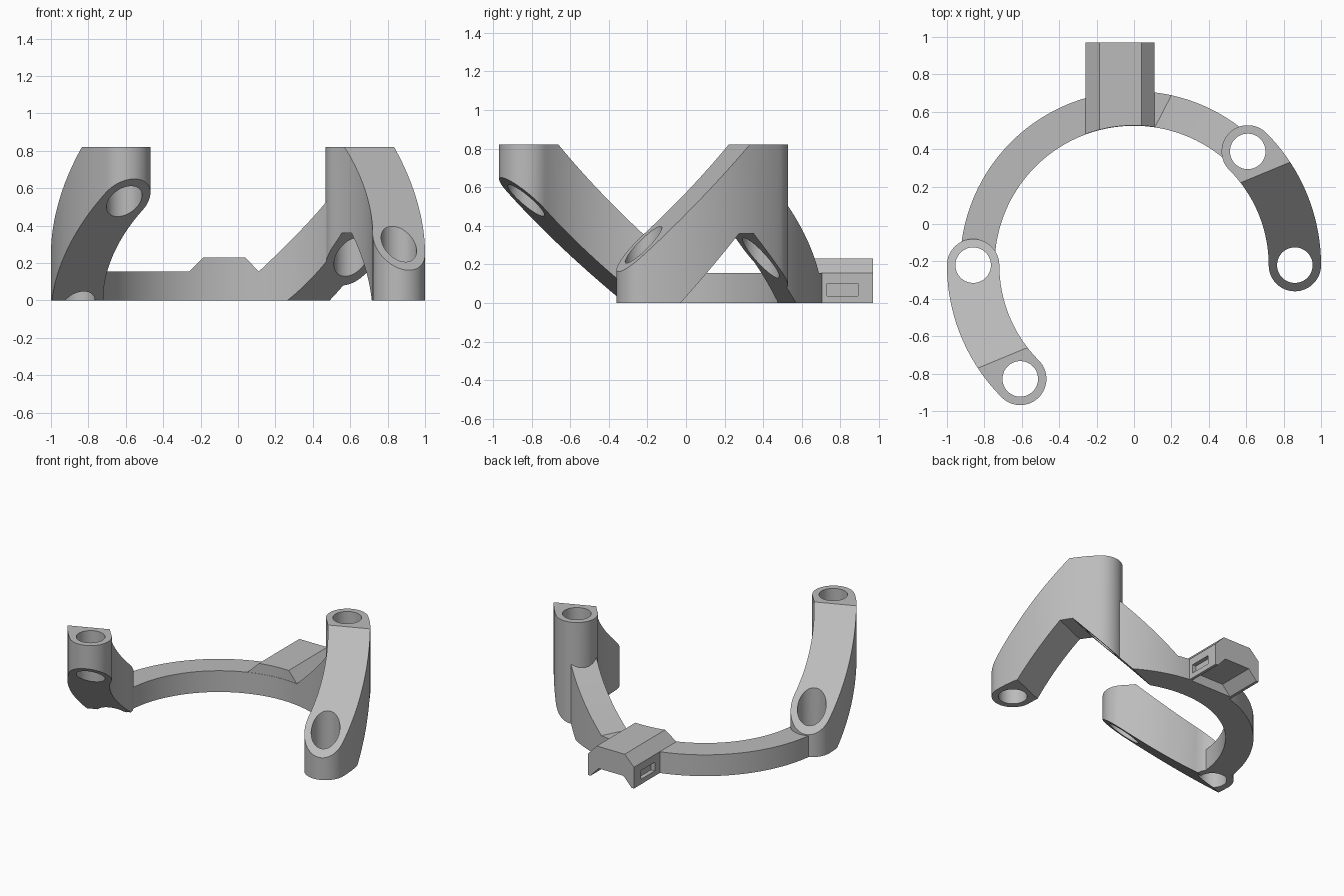
import bpy, bmesh
from math import sin, cos, radians, pi
from mathutils import Matrix, Vector

cube = bpy.data.objects.get("Cube")
if cube:
    bpy.data.objects.remove(cube, do_unlink=True)

CENTRE = Vector((0, -0.22, 0))    # centre of the ring
R_IN, R_OUT = 0.745, 0.93         # ring radii
R_ARM, HALF, BORE = 0.86, 0.14, 0.095

grey = bpy.data.materials.new("plain_grey")
grey.use_nodes = True
grey.diffuse_color = (0.5, 0.5, 0.5, 1)
grey.node_tree.nodes["Principled BSDF"].inputs["Base Color"].default_value = (0.5, 0.5, 0.5, 1)


def polar(angle, radius, origin=CENTRE):
    a = radians(angle)
    return origin + Vector((cos(a), sin(a), 0)) * radius


def finish(name, bm):
    bmesh.ops.recalc_face_normals(bm, faces=bm.faces)
    mesh = bpy.data.meshes.new(name)
    bm.to_mesh(mesh)
    bm.free()
    mesh.materials.append(grey)
    obj = bpy.data.objects.new(name, mesh)
    bpy.context.collection.objects.link(obj)
    return obj


def prism(name, outline, low, high, matrix=Matrix()):
    """Extrude a 2D outline from low to high, then place it with a matrix."""
    bm = bmesh.new()
    face = bm.faces.new([bm.verts.new((p[0], p[1], low)) for p in outline])
    new = bmesh.ops.extrude_face_region(bm, geom=[face])["geom"]
    verts = [v for v in new if isinstance(v, bmesh.types.BMVert)]
    bmesh.ops.translate(bm, verts=verts, vec=(0, 0, high - low))
    bmesh.ops.transform(bm, matrix=matrix, verts=bm.verts)
    return finish(name, bm)


def combine(target, other, operation):
    """Apply a boolean and remove the helper."""
    other.hide_render = True
    mod = target.modifiers.new("cut", "BOOLEAN")
    mod.operation, mod.object, mod.solver = operation, other, "EXACT"
    bpy.context.view_layer.objects.active = target
    bpy.ops.object.modifier_apply(modifier=mod.name)
    bpy.data.objects.remove(other, do_unlink=True)


def disc(origin, radius, steps=64):
    return [polar(i * 360 / steps, radius, origin) for i in range(steps)]


# Vertical frame along the arm: x runs from high end to low end, y is up
LOW, HIGH = polar(0, R_ARM), polar(45, R_ARM)
along = (LOW - HIGH).normalized()
up = Vector((0, 0, 1))
SIDE = Matrix.Translation(HIGH) @ Matrix((along, up, along.cross(up))).transposed().to_4x4()
TURN = Matrix.Translation(CENTRE) @ Matrix.Rotation(pi, 4, "Z") @ Matrix.Translation(-CENTRE)
# Upright frame for profiles seen from the front, extruded along y
FRONT = Matrix.Rotation(pi / 2, 4, "X")


# Curved arm with rounded ends, trimmed to a sloping side profile
def arm(name, profile):
    steps = [i * 1.5 for i in range(31)]
    cap = [i * 6 for i in range(1, 30)]
    outline = [polar(a, R_ARM + HALF) for a in steps]
    outline += [polar(45 + a, HALF, HIGH) for a in cap]
    outline += [polar(a, R_ARM - HALF) for a in reversed(steps)]
    outline += [polar(180 + a, HALF, LOW) for a in cap]
    obj = prism(name, outline, 0, 0.82)
    combine(obj, prism("arm_profile", profile, -0.5, 0.5, SIDE), "INTERSECT")
    return obj


TOP = [(-0.3, 0.9), (-0.3, 0.82), (0.14, 0.82), (0.85, 0.11)]
left_arm = arm("left_arm", [(-0.3, 0.787), (0.62, 0), (0.85, 0)] + TOP[:0:-1])
right_arm = arm("right_arm", [(-0.3, 0), (0.85, 0)] + TOP[:0:-1])
left_arm.data.transform(TURN)

# Ring with a ramp that climbs to the high arm end: inner angle, outer angle, top
keys = [(180, 180, 0.155), (81.4, 77.6, 0.155), (51.3, 52.4, 0.52), (45, 45, 0.61)]
sections = [keys[0]]
for start, end in zip(keys, keys[1:]):
    count = max(4, round((start[0] - end[0]) / 1.5))
    for i in range(1, count + 1):
        sections.append([a + (b - a) * i / count for a, b in zip(start, end)])
bm = bmesh.new()
loops = []
for inner, outer, top in sections:
    p, q = polar(inner, R_IN), polar(outer, R_OUT)
    loops.append([bm.verts.new(v) for v in (p, q, q + up * top, p + up * top)])
for a, b in zip(loops, loops[1:]):
    for i in range(4):
        j = (i + 1) % 4
        bm.faces.new((a[i], a[j], b[j], b[i]))
bm.faces.new(loops[0])
bm.faces.new(loops[-1])
bracket = finish("ring_bracket", bm)

# Rear block with chamfered top, hollow underside and side pockets
block = prism("rear_block", [(-0.26, 0), (0.11, 0), (0.11, 0.155), (0.04, 0.23),
                             (-0.185, 0.23), (-0.26, 0.155)], -0.97, -0.4, FRONT)
combine(block, prism("ring_opening", disc(CENTRE, R_IN + 0.002, 180), -1, 1), "DIFFERENCE")
combine(bracket, block, "UNION")
notch = [(-0.24, -0.05), (0.09, -0.05), (0.09, 0), (0.025, 0.07), (-0.175, 0.07), (-0.24, 0)]
combine(bracket, prism("block_notch", notch, -1.1, -0.7, FRONT), "DIFFERENCE")
for x in (-0.26, 0.11):
    pocket = [(x - 0.03, 0.73), (x + 0.03, 0.73), (x + 0.03, 0.89), (x - 0.03, 0.89)]
    combine(bracket, prism("block_pocket", pocket, 0.037, 0.1), "DIFFERENCE")

# Join the arms, then cut the arch under the high end and all four bores
combine(bracket, right_arm, "UNION")
combine(bracket, left_arm, "UNION")
arch = [(-0.26, -0.05), (0.573, -0.05), (0.204, 0.36), (0.117, 0.36)]
combine(bracket, prism("arch_cutter", arch, -0.5, 0.5, SIDE), "DIFFERENCE")
for spot in (LOW, HIGH, TURN @ LOW, TURN @ HIGH):
    combine(bracket, prism("bore_cutter", disc(spot, BORE), -0.5, 1.5), "DIFFERENCE")

bpy.ops.object.select_all(action="DESELECT")
bracket.select_set(True)
bpy.context.view_layer.objects.active = bracket
bpy.ops.object.shade_smooth_by_angle(angle=radians(25))
